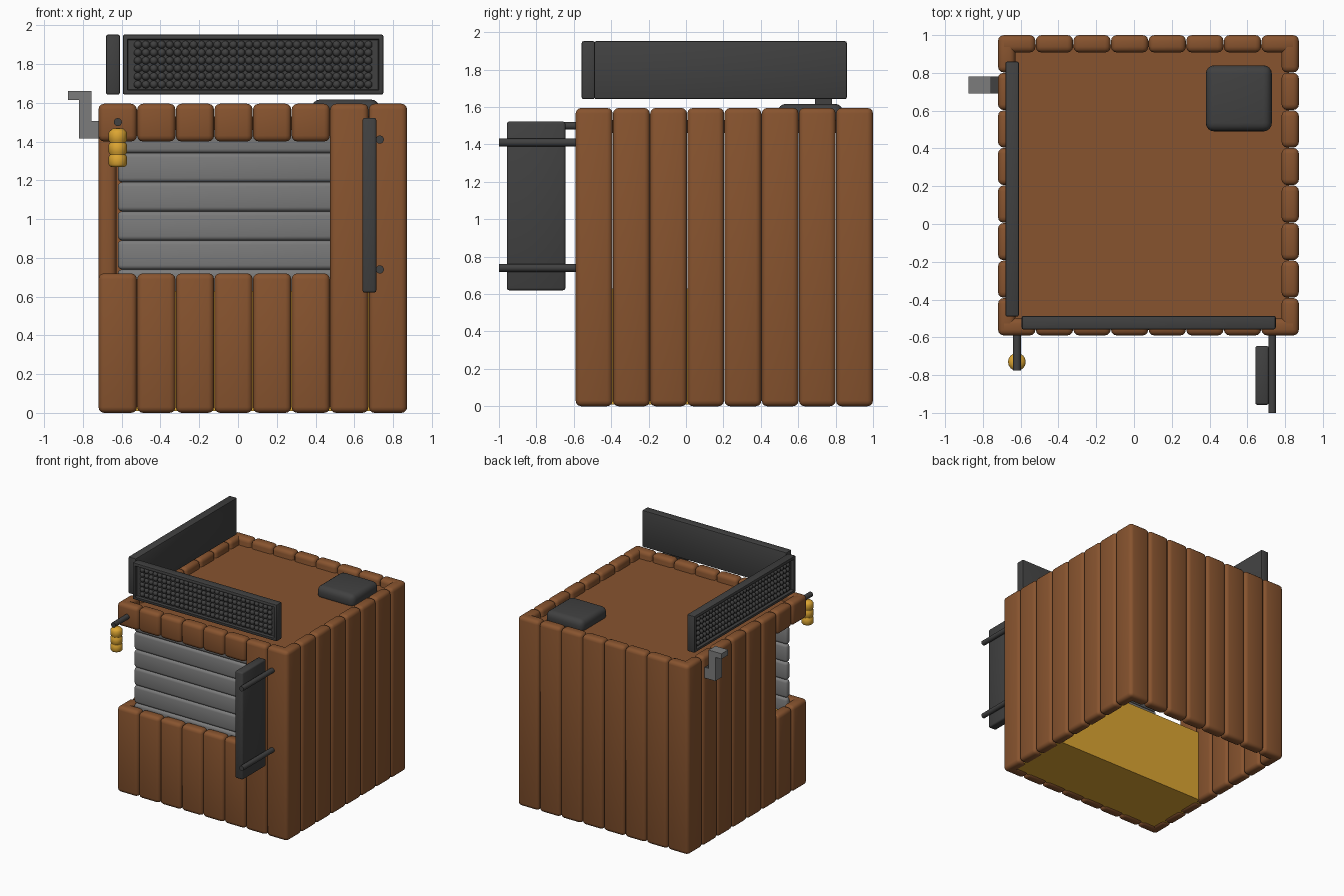
import bpy, bmesh, math
from mathutils import Matrix, Vector

default = bpy.data.objects.get("Cube")
if default:
    bpy.data.objects.remove(default, do_unlink=True)


def material(name, rgb):
    m = bpy.data.materials.new(name)
    m.use_nodes = True
    m.diffuse_color = (*rgb, 1)
    bsdf = m.node_tree.nodes["Principled BSDF"]
    bsdf.inputs["Base Color"].default_value = (*rgb, 1)
    bsdf.inputs["Roughness"].default_value = 0.7
    return m


WOOD = material("brown wood", (0.245, 0.088, 0.028))
DARK = material("dark metal", (0.052, 0.052, 0.052))
GREY = material("grey metal", (0.2, 0.2, 0.2))
AMBER = material("amber yellow", (0.72, 0.38, 0.032))


def finish(bm, name, mat, angle=50):
    bmesh.ops.recalc_face_normals(bm, faces=bm.faces)
    mesh = bpy.data.meshes.new(name)
    bm.to_mesh(mesh)
    bm.free()
    obj = bpy.data.objects.new(name, mesh)
    bpy.context.collection.objects.link(obj)
    mesh.materials.append(mat)
    bpy.ops.object.select_all(action="DESELECT")
    obj.select_set(True)
    bpy.context.view_layer.objects.active = obj
    bpy.ops.object.shade_smooth_by_angle(angle=math.radians(angle))
    return obj


def add_box(bm, lo, hi, bevel=0.0, segments=3):
    """Add a box between two corners, with optional rounded edges."""
    lo, hi = Vector(lo), Vector(hi)
    mat = Matrix.Translation((lo + hi) / 2) @ Matrix.Diagonal((*(hi - lo), 1))
    verts = bmesh.ops.create_cube(bm, size=1, matrix=mat)["verts"]
    if bevel:
        edges = list({e for v in verts for e in v.link_edges})
        bmesh.ops.bevel(bm, geom=edges, offset=bevel, segments=segments,
                        profile=0.5, affect="EDGES")


def box(name, lo, hi, mat, bevel=0.0, segments=3):
    bm = bmesh.new()
    add_box(bm, lo, hi, bevel, segments)
    return finish(bm, name, mat)


def rod(name, start, end, radius, mat):
    start, end = Vector(start), Vector(end)
    axis = end - start
    bm = bmesh.new()
    mtx = Matrix.Translation((start + end) / 2) @ axis.to_track_quat("Z", "Y").to_matrix().to_4x4()
    bmesh.ops.create_cone(bm, cap_ends=True, segments=16, radius1=radius,
                          radius2=radius, depth=axis.length, matrix=mtx)
    return finish(bm, name, mat)


# Plank walls: eight boards a side, some split around the corner window
X0, X1, Y0, Y1, TOP = -0.72, 0.873, -0.59, 1.0, 1.595
THICK, GAP, COUNT = 0.092, 0.001, 8
SILL, LINTEL = 0.72, 1.40


def plank_wall(name, along_x, outer, inner, split):
    bm = bmesh.new()
    start, end = (X0, X1) if along_x else (Y0, Y1)
    step = (end - start) / COUNT
    for i in range(COUNT):
        a, b = start + i * step + GAP, start + (i + 1) * step - GAP
        spans = [(0, SILL), (LINTEL, TOP)] if i < split else [(0, TOP)]
        d0, d1 = sorted((outer, inner))
        for z0, z1 in spans:
            if along_x:
                add_box(bm, (a, d0, z0), (b, d1, z1), 0.03)
            else:
                add_box(bm, (d0, a, z0), (d1, b, z1), 0.03)
    finish(bm, name, WOOD)


plank_wall("front_planks", True, Y0, Y0 + THICK, 6)
plank_wall("back_planks", True, Y1, Y1 - THICK, 0)
plank_wall("left_planks", False, X1, X1 - THICK, 0)
plank_wall("right_planks", False, X0, X0 + THICK, 2)

# Roof, roof vent and inside counter
box("roof", (-0.67, -0.54, 1.46), (0.82, 0.95, 1.53), WOOD)
box("roof_vent", (0.38, 0.49, 1.50), (0.73, 0.84, 1.617), DARK, 0.045, 4)
box("counter", (-0.68, -0.52, 0.01), (0.81, 0.05, 0.63), AMBER)

# Roller shutter of horizontal slats
bm = bmesh.new()
for i in range(6):
    z = 0.59 + i * 0.15
    add_box(bm, (-0.62, -0.505, z), (0.50, -0.455, z + 0.15), 0.022)
finish(bm, "shutter_slats", GREY)


# Roof signs: framed panels studded with bulbs in a square grid
def roof_sign(name, length, center, turn):
    place = Matrix.Translation(center) @ Matrix.Rotation(turn, 4, "Z")
    half, tall, deep, rim = length / 2, 0.155, 0.036, 0.03
    bm = bmesh.new()
    add_box(bm, (-half, -deep, -tall), (half, deep, tall), 0.01, 2)
    face = max((f for f in bm.faces if f.normal.y < -0.9), key=lambda f: f.calc_area())
    bmesh.ops.inset_region(bm, faces=[face], thickness=rim - 0.01)
    bmesh.ops.inset_region(bm, faces=[face], thickness=0.004, depth=-0.025)
    bm.transform(place)
    finish(bm, name + "_frame", DARK, 35)

    bm = bmesh.new()
    rows, pitch = 6, 0.041
    columns = int((length - 2 * rim) / pitch) - 1
    for r in range(rows):
        for c in range(columns):
            x = (c - (columns - 1) / 2) * pitch
            z = (r - (rows - 1) / 2) * pitch
            bmesh.ops.create_icosphere(bm, subdivisions=2, radius=0.021,
                                       matrix=place @ Matrix.Translation((x, 0.025 - deep, z)))
    finish(bm, name + "_bulbs", DARK)


roof_sign("front_sign", 1.345, (0.078, -0.522, 1.797), 0)
roof_sign("side_sign", 1.35, (-0.645, 0.185, 1.797), -math.pi / 2)

# Hanging board on two rods
box("hanging_board", (0.642, -0.958, 0.62), (0.714, -0.645, 1.522), DARK, 0.012, 2)
for name, z in (("lower", 0.74), ("upper", 1.41)):
    rod(name + "_board_rod", (0.732, -1.0, z), (0.732, -0.52, z), 0.021, DARK)

# Lantern turned on a profile, hung from its own rod
rod("lantern_rod", (-0.62, -0.775, 1.5), (-0.62, -0.52, 1.5), 0.021, DARK)
profile = [(0, 1.268), (0.032, 1.268)]
for i in range(3):
    z = 1.272 + i * 0.062
    profile += [(0.04, z), (0.047, z + 0.01), (0.047, z + 0.05), (0.04, z + 0.06)]
profile += [(0.028, 1.466), (0, 1.47)]
bm = bmesh.new()
verts = [bm.verts.new((r, 0, z)) for r, z in profile]
edges = [bm.edges.new(pair) for pair in zip(verts, verts[1:])]
bmesh.ops.spin(bm, geom=verts + edges, cent=(0, 0, 0), axis=(0, 0, 1),
               angle=math.tau, steps=16)
bmesh.ops.remove_doubles(bm, verts=bm.verts, dist=0.0005)
bm.transform(Matrix.Translation((-0.62, -0.73, 0)))
finish(bm, "lantern", AMBER, 40)

# Stepped wall bracket, dark on its inner side and foot
outline = [(-0.876, 1.66), (-0.757, 1.66), (-0.757, 1.505), (-0.70, 1.505),
           (-0.70, 1.415), (-0.82, 1.415), (-0.82, 1.615), (-0.876, 1.615)]
bm = bmesh.new()
face = bm.faces.new([bm.verts.new((x, 0.69, z)) for x, z in outline])
side = bmesh.ops.extrude_face_region(bm, geom=[face])["geom"]
bmesh.ops.translate(bm, vec=(0, 0.09, 0), verts=[g for g in side if isinstance(g, bmesh.types.BMVert)])
bracket = finish(bm, "wall_bracket", GREY, 30)
bracket.data.materials.append(DARK)
for poly in bracket.data.polygons:
    foot_top = poly.normal.z > 0.5 and poly.center.z < 1.6
    poly.material_index = int(poly.normal.x > 0.5 or foot_top)
